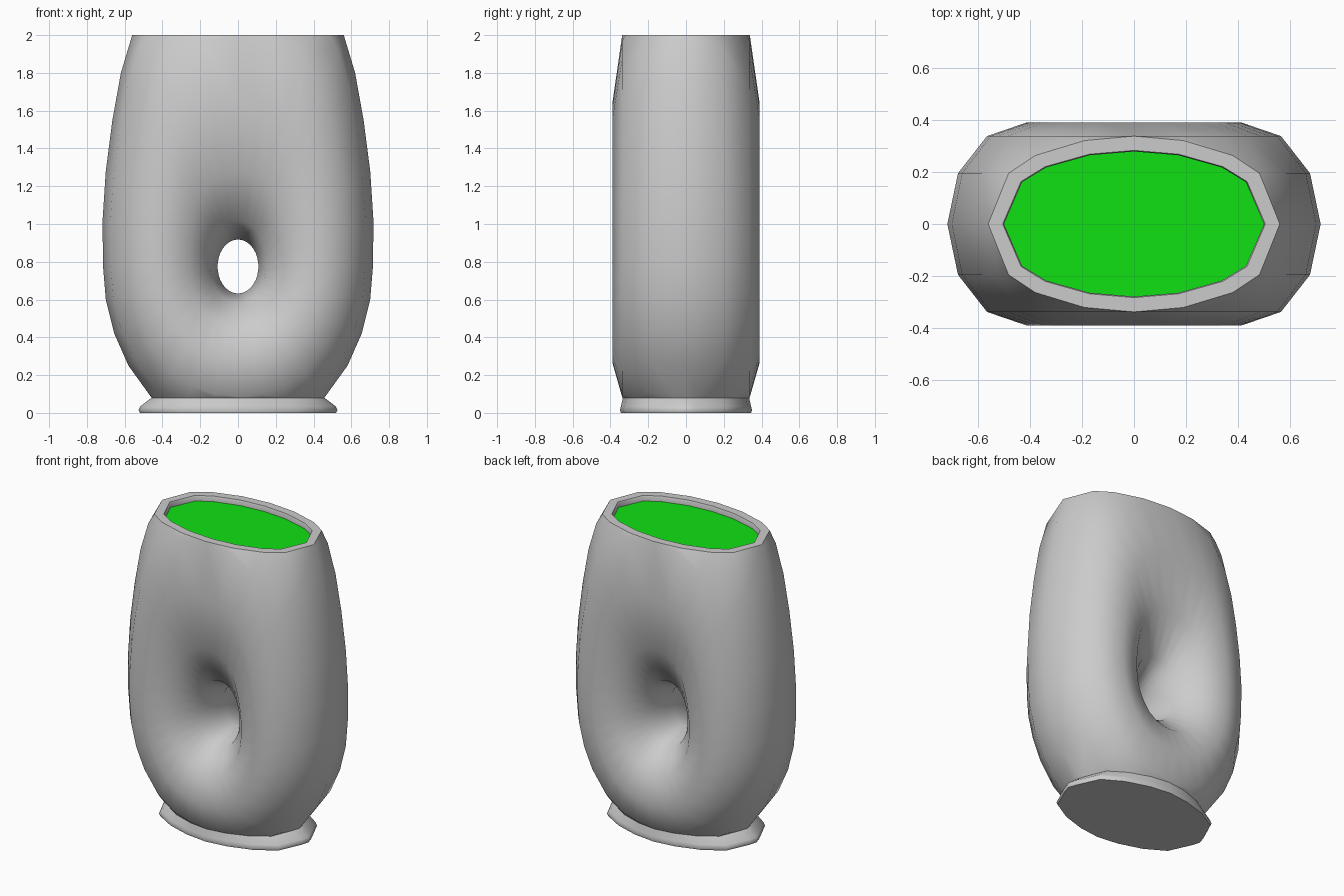
import bpy, bmesh, math

if "Cube" in bpy.data.objects:
    bpy.data.objects.remove(bpy.data.objects["Cube"])

TOP, NECK = 2.0, 0.08
MINOR = 12            # sides of the tube around the hole
DEPTH = 0.39          # half thickness of the body
HOLE = (0.108, 0.143, 0.775)  # half width, half height, centre z

# Right half of the outer outline (x, z), bottom tip to top tip, before trimming
half = [(0, -0.10), (0.16, -0.08), (0.31, -0.03), (0.45, 0.07), (0.58, 0.25),
        (0.655, 0.42), (0.70, 0.60), (0.715, 0.78), (0.717, 1.02), (0.70, 1.28),
        (0.665, 1.55), (0.62, 1.80), (0.56, 2.0), (0.44, 2.2), (0.24, 2.32), (0, 2.36)]
outline = half + [(-x, z) for x, z in half[-2:0:-1]]
n = len(outline)


def finish(bm, name):
    bmesh.ops.recalc_face_normals(bm, faces=bm.faces)
    me = bpy.data.meshes.new(name)
    bm.to_mesh(me)
    bm.free()
    ob = bpy.data.objects.new(name, me)
    bpy.context.collection.objects.link(ob)
    bpy.ops.object.select_all(action='DESELECT')
    ob.select_set(True)
    bpy.context.view_layer.objects.active = ob
    bpy.ops.object.shade_smooth_by_angle(angle=math.radians(55))
    return ob


def trim(bm, z, sign):
    """Cut the body off flat at height z, returning the open edge loop."""
    bmesh.ops.bisect_plane(bm, geom=bm.verts[:] + bm.edges[:] + bm.faces[:], dist=1e-3,
                           plane_co=(0, 0, z), plane_no=(0, 0, sign), clear_outer=True)
    loop = [e for e in bm.edges if e.is_boundary
            and all(abs(v.co.z - z) < 0.01 for v in e.verts)]
    for v in {v for e in loop for v in e.verts}:
        v.co.z = z
    return loop


def extend(bm, loop, sx, sy, z):
    """Extrude an edge loop, scaling it in x and y and moving it to height z."""
    geom = bmesh.ops.extrude_edge_only(bm, edges=loop)["geom"]
    for v in geom:
        if isinstance(v, bmesh.types.BMVert):
            v.co = (v.co.x * sx, v.co.y * sy, z)
    return [e for e in geom if isinstance(e, bmesh.types.BMEdge) and e.is_boundary]


def loop_points(loop):
    verts = {v for e in loop for v in e.verts}
    return sorted(verts, key=lambda v: math.atan2(v.co.y, v.co.x))


# Body: an oval tube running around the through hole
bm = bmesh.new()
rings = []
for i, (ox, oz) in enumerate(outline):
    a = 2 * math.pi * i / n
    hx = HOLE[0] * math.sin(a)
    hz = HOLE[2] - HOLE[1] * math.cos(a)
    ring = []
    for j in range(MINOR):
        t = 2 * math.pi * j / MINOR
        k = (1 + math.cos(t)) / 2
        ring.append(bm.verts.new((hx + (ox - hx) * k, DEPTH * math.sin(t), hz + (oz - hz) * k)))
    rings.append(ring)
for i in range(n):
    r, s = rings[i], rings[(i + 1) % n]
    for j in range(MINOR):
        k = (j + 1) % MINOR
        bm.faces.new((r[j], s[j], s[k], r[k]))

# Rim: flat lip and short inner wall
loop = trim(bm, TOP, 1)
loop = extend(bm, loop, 0.99, 0.985, TOP + 0.0)
loop = extend(bm, loop, 0.91, 0.85, TOP)
loop = extend(bm, loop, 0.99, 0.985, TOP - 0.01)
loop = extend(bm, loop, 1, 1, TOP - 0.04)
fill_pts = [v.co.copy() for v in loop_points(loop)]

# Foot: flared base with a closed underside
loop = trim(bm, NECK, -1)
loop = extend(bm, loop, 1.13, 1.03, 0.035)
loop = extend(bm, loop, 1.02, 1.015, 0.015)
loop = extend(bm, loop, 0.985, 0.985, 0)
bm.faces.new(loop_points(loop))
finish(bm, "vase_body")

# Green filling
bm = bmesh.new()
bm.faces.new([bm.verts.new((p.x, p.y, TOP - 0.035)) for p in fill_pts])
filling = finish(bm, "green_filling")
mat = bpy.data.materials.new("green")
mat.diffuse_color = (0.005, 0.75, 0.007, 1)
mat.use_nodes = True
mat.node_tree.nodes["Principled BSDF"].inputs["Base Color"].default_value = mat.diffuse_color
filling.data.materials.append(mat)
